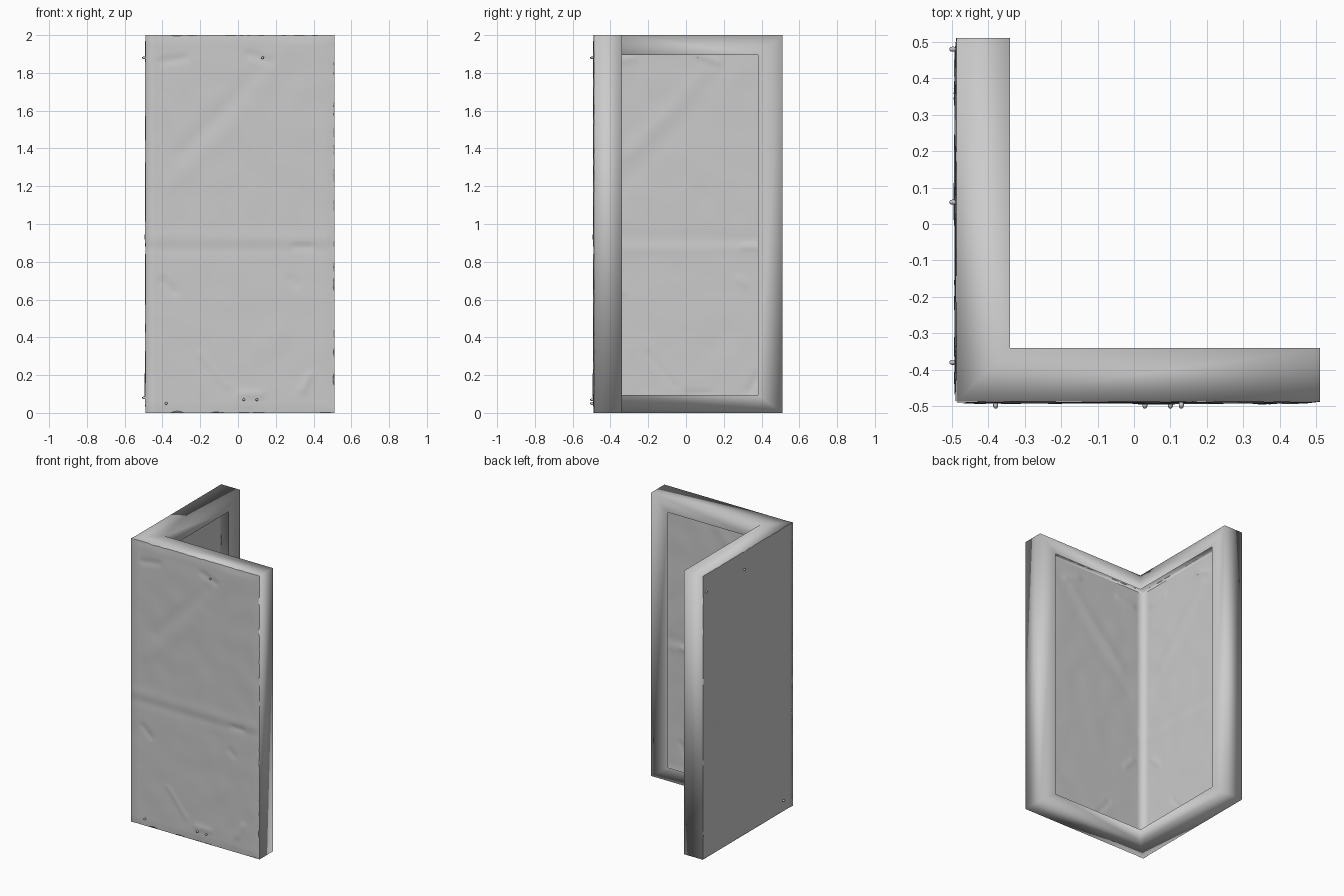
import bpy, bmesh, math
from mathutils import Vector, noise

if "Cube" in bpy.data.objects:
    bpy.data.objects.remove(bpy.data.objects["Cube"])

OUT, INN, END, H = -0.488, -0.34, 0.51, 2.0   # outer face, inner face, free end, height
PAN, Z0, Z1 = 0.38, 0.095, 1.895              # opening in the inner face
LIP = 0.02


def make_object(name, bm, recalc=True):
    bmesh.ops.remove_doubles(bm, verts=bm.verts, dist=1e-5)
    if recalc:
        bmesh.ops.recalc_face_normals(bm, faces=bm.faces)
    for f in bm.faces:
        f.smooth = True
    me = bpy.data.meshes.new(name)
    bm.to_mesh(me)
    bm.free()
    ob = bpy.data.objects.new(name, me)
    bpy.context.collection.objects.link(ob)
    return ob


# Hollow L-shaped frame: each face of one leg is mirrored across the x = y diagonal
bm = bmesh.new()


def leg(*pts):
    for swap in (False, True):
        co = [(y, x, z) if swap else (x, y, z) for x, y, z in pts]
        bm.faces.new([bm.verts.new(c) for c in (co[::-1] if swap else co)])


def rim(y, u0, a0, a1):
    """Open-centred border of one leg's face at depth y; a0, a1 are opposite opening corners."""
    leg((u0, y, 0), (END, y, 0), (a1[0], y, a0[1]), (a0[0], y, a0[1]))
    leg((END, y, 0), (END, y, H), (a1[0], y, a1[1]), (a1[0], y, a0[1]))
    leg((END, y, H), (u0, y, H), (a0[0], y, a1[1]), (a1[0], y, a1[1]))


for z in (0, H):
    leg((OUT, OUT, z), (END, OUT, z), (END, INN, z), (INN, INN, z))
leg((END, OUT, 0), (END, INN, 0), (END, INN, H), (END, OUT, H))
rim(INN, INN, (INN, Z0), (PAN, Z1))
rim(OUT, OUT, (OUT, LIP), (END - LIP, H - LIP))
make_object("wall_frame", bm)

# creases and dents in the sheet: (u0, z0, u1, z1, width, height)
FOLDS = [
    (-0.5, 0.87, 0.5, 0.87, 0.03, -0.002), (-0.5, 0.93, 0.5, 0.92, 0.04, 0.002),
    (-0.36, 1.2, 0.05, 1.62, 0.05, 0.002), (-0.3, 1.38, 0.1, 1.8, 0.04, -0.002),
    (-0.2, 0.32, -0.06, 0.14, 0.015, 0.003), (-0.4, 0.7, -0.34, 0.64, 0.02, -0.004),
    (-0.4, 1.86, -0.28, 1.88, 0.02, -0.004), (0.06, 1.9, 0.17, 1.86, 0.02, -0.004),
    (0.02, 0.1, 0.12, 0.1, 0.02, 0.004), (0.28, 0.71, 0.31, 0.68, 0.02, -0.003),
    (0.3, 0.88, 0.38, 0.88, 0.015, -0.004), (0.34, 0.12, 0.38, 0.2, 0.02, 0.004),
]


def wrinkle(u, z):
    h = 0.002 * noise.noise(Vector((u * 7, z * 7, 3.1)))
    for a, b, c, d, w, k in FOLDS:
        du, dz = c - a, d - b
        t = max(0, min(1, ((u - a) * du + (z - b) * dz) / (du * du + dz * dz)))
        r = math.hypot(u - a - t * du, z - b - t * dz)
        h += k * math.exp(-(r / w) ** 2)
    return h


# crumpled outer sheet over both legs, with a softly shaded corner strip
bm = bmesh.new()
NU, NZ, LIFT, STRIP = 70, 140, 0.003, 0.05
for swap in (False, True):
    grid = []
    for i in range(NU + 1):
        u = OUT - LIFT if i == 0 else OUT + STRIP + (END - OUT - STRIP) * (i - 1) / (NU - 1)
        row = []
        for j in range(NZ + 1):
            z = H * j / NZ
            fade = max(0, min(1, min(END - u, z, H - z) / 0.04))
            d = LIFT if i == 0 else LIFT + wrinkle(u, z) * fade
            if i:
                d -= (1 - fade) * (LIFT - 0.0012 * noise.noise(Vector((u * 14, z * 14, 8))))
            row.append(bm.verts.new((OUT - d, u, z) if swap else (u, OUT - d, z)))
        grid.append(row)
    for i in range(NU):
        for j in range(NZ):
            q = [grid[i][j], grid[i + 1][j], grid[i + 1][j + 1], grid[i][j + 1]]
            bm.faces.new(q[::-1] if swap else q)
make_object("outer_sheet", bm, recalc=False)

# small torn nubs standing off the outer sheet
bm = bmesh.new()
FRONT = [(-0.38, 0.05), (0.03, 0.07), (0.10, 0.07), (0.13, 1.88)]
SIDE = [(-0.38, 0.08), (0.06, 1.88), (0.48, 1.88)]
for pts, swap in ((FRONT, False), (SIDE, True)):
    for u, z in pts:
        new = bmesh.ops.create_icosphere(bm, subdivisions=1, radius=0.008)["verts"]
        for v in new:
            x, y, h = v.co
            off, uu = OUT - 0.009 + y * 1.5, u + x
            v.co = (off, uu, z + h) if swap else (uu, off, z + h)
make_object("sheet_nubs", bm)
